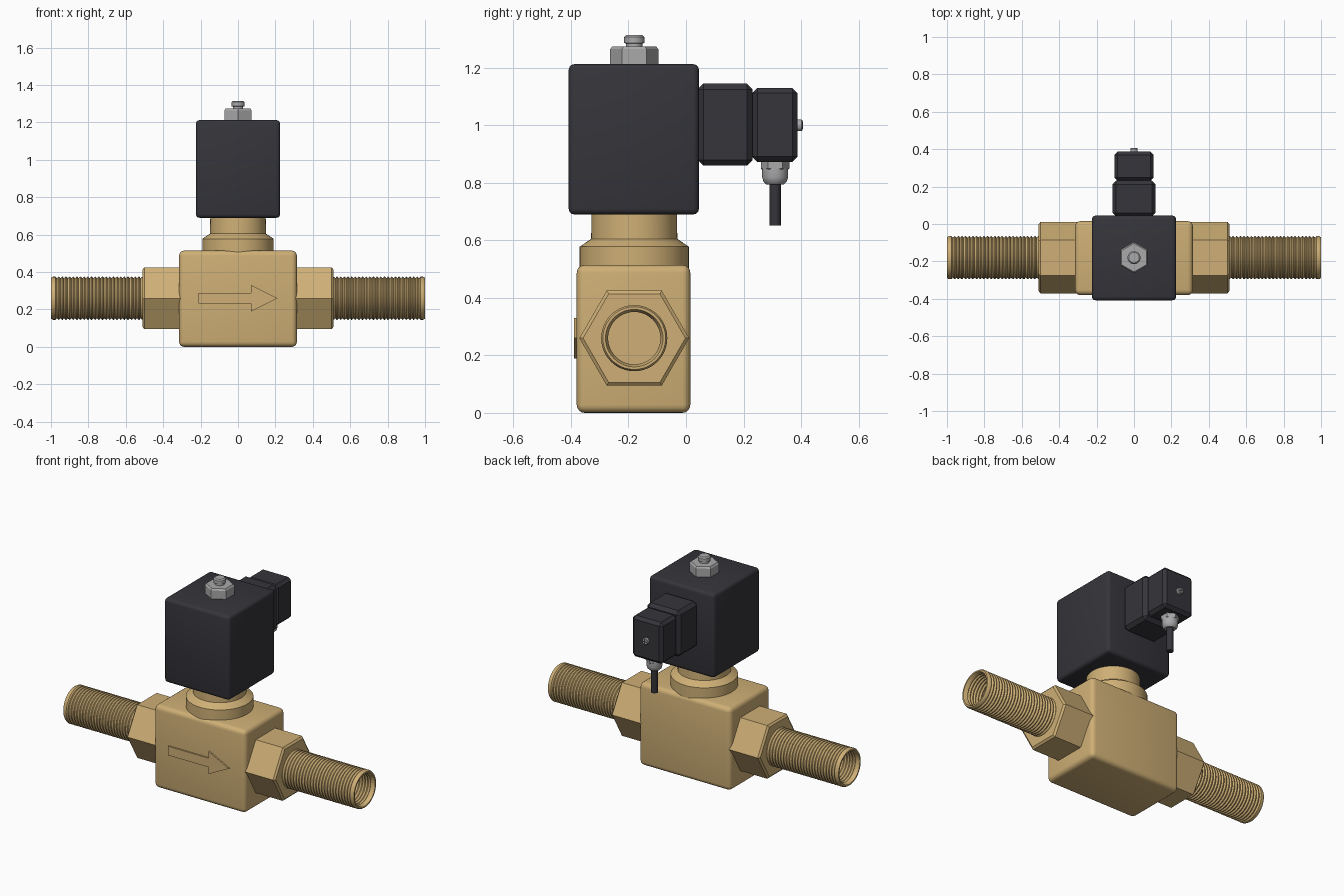
import bpy, bmesh, math
from mathutils import Matrix, Vector

if "Cube" in bpy.data.objects:
    bpy.data.objects.remove(bpy.data.objects["Cube"], do_unlink=True)


def make_material(name, rgb):
    mat = bpy.data.materials.new(name)
    mat.use_nodes = True
    mat.diffuse_color = (*rgb, 1)
    mat.node_tree.nodes["Principled BSDF"].inputs["Base Color"].default_value = (*rgb, 1)
    return mat


BRASS = make_material("brass", (0.62, 0.43, 0.18))
BLACK = make_material("black plastic", (0.035, 0.035, 0.043))
STEEL = make_material("steel", (0.40, 0.40, 0.41))

AXIS_Y, PIPE_Z = -0.18, 0.26          # valve centre line
TURN = {"Z": Matrix(), "X": Matrix.Rotation(math.pi / 2, 4, "Y"),
        "-X": Matrix.Rotation(-math.pi / 2, 4, "Y"),
        "Y": Matrix.Rotation(-math.pi / 2, 4, "X")}


def finish(name, bm, mat, smooth=True):
    bmesh.ops.recalc_face_normals(bm, faces=bm.faces)
    mesh = bpy.data.meshes.new(name)
    bm.to_mesh(mesh)
    bm.free()
    mesh.materials.append(mat)
    obj = bpy.data.objects.new(name, mesh)
    bpy.context.collection.objects.link(obj)
    if smooth:
        bpy.ops.object.select_all(action="DESELECT")
        obj.select_set(True)
        bpy.context.view_layer.objects.active = obj
        bpy.ops.object.shade_smooth_by_angle(angle=math.radians(32))
    return obj


def box(name, lo, hi, mat, bevel=0.0, segments=1):
    lo, hi = Vector(lo), Vector(hi)
    bm = bmesh.new()
    bmesh.ops.create_cube(bm, size=1)
    for v in bm.verts:
        v.co = (lo + hi) / 2 + v.co * (hi - lo)
    if bevel:
        bmesh.ops.bevel(bm, geom=bm.edges[:], offset=bevel, segments=segments,
                        profile=0.5, affect="EDGES")
    return finish(name, bm, mat, segments > 1)


def lathe(name, profile, origin, axis, mat, sides=48, phase=0.0):
    """Revolve (radius, distance) points about an axis; ends are capped."""
    bm = bmesh.new()
    rings = []
    for r, d in profile:
        angles = [phase + 2 * math.pi * i / sides for i in range(sides)]
        rings.append([bm.verts.new((r * math.cos(a), r * math.sin(a), d)) for a in angles])
    for a, b in zip(rings, rings[1:]):
        for i in range(sides):
            j = (i + 1) % sides
            bm.faces.new((a[i], a[j], b[j], b[i]))
    bm.faces.new(rings[0])
    bm.faces.new(rings[-1])
    bm.transform(Matrix.Translation(origin) @ TURN[axis])
    return finish(name, bm, mat, sides > 6)


# Valve body and round neck
box("valve_body", (-0.315, -0.38, 0), (0.315, 0.015, 0.515), BRASS, 0.028, 4)
lathe("neck", [(0.19, 0.45), (0.19, 0.578), (0.15, 0.605), (0.148, 0.70)],
      (0, AXIS_Y, 0), "Z", BRASS, 64)

# Raised flow arrow on the front
bm = bmesh.new()
outline = [(-0.21, -0.028), (0.07, -0.028), (0.07, -0.07), (0.21, 0),
           (0.07, 0.07), (0.07, 0.028), (-0.21, 0.028)]
face = bm.faces.new([bm.verts.new((x, -0.375, PIPE_Z + z)) for x, z in outline])
extruded = bmesh.ops.extrude_face_region(bm, geom=[face])["geom"]
for v in extruded:
    if isinstance(v, bmesh.types.BMVert):
        v.co.y = -0.389
finish("flow_arrow", bm, BRASS, False)

# Threaded hollow pipe and hex fitting at each end
PITCH, START, END = 0.0195, 0.5, 1.0
turns = int((END - 0.01 - START) / PITCH)
outer = [(0.1, START)]
inner = []
for i in range(turns):
    d = START + i * PITCH
    outer += [(0.107, d + 0.001), (0.115, d + 0.4 * PITCH), (0.115, d + 0.6 * PITCH)]
    inner += [(0.098, d + 0.001), (0.091, d + 0.4 * PITCH), (0.091, d + 0.6 * PITCH)]
pipe_profile = outer + [(0.115, 0.99), (0.109, END), (0.1, END)] + inner[::-1]
for side, axis in (("left", "X"), ("right", "-X")):
    origin = (0, AXIS_Y, PIPE_Z)
    lathe(side + "_threaded_pipe", pipe_profile, origin, axis, BRASS, 48)
    lathe(side + "_hex_fitting", [(0.191, 0.27), (0.191, 0.5), (0.178, 0.51)],
          origin, axis, BRASS, 6, math.pi / 2)

# Coil housing with its top nut and stud
box("coil_housing", (-0.225, -0.408, 0.69), (0.225, 0.045, 1.213), BLACK, 0.02, 3)
top = (0, AXIS_Y, 0)
lathe("top_nut", [(0.084, 1.21), (0.084, 1.265), (0.076, 1.275)], top, "Z", STEEL, 6, math.pi / 2)
lathe("top_stud", [(0.028, 1.27), (0.028, 1.284), (0.035, 1.287), (0.035, 1.308), (0.028, 1.315)],
      top, "Z", STEEL, 24)

# Electrical plug on the back
box("plug_base", (-0.115, 0.04, 0.86), (0.115, 0.232, 1.145), BLACK, 0.02)
box("plug_cap", (-0.105, 0.23, 0.873), (0.105, 0.388, 1.13), BLACK, 0.018)
lathe("plug_screw", [(0.02, 0.38), (0.02, 0.402), (0.017, 0.406)], (0, 0, 1.0), "Y", STEEL, 20)
for name, w, h in (("screw_slot_wide", 0.013, 0.003), ("screw_slot_tall", 0.003, 0.013)):
    box(name, (-w, 0.403, 1.0 - h), (w, 0.4068, 1.0 + h), BLACK)

# Cable gland and cable under the plug
gland = (0, 0.31, 0)
lathe("gland_nut", [(0.05, 0.885), (0.05, 0.85), (0.044, 0.845)], gland, "Z", STEEL, 6, math.pi / 2)
lathe("gland_cup", [(0.045, 0.85), (0.045, 0.82), (0.041, 0.805), (0.031, 0.795)],
      gland, "Z", STEEL, 32)
lathe("cable", [(0.02, 0.80), (0.02, 0.652)], gland, "Z", BLACK, 20)
